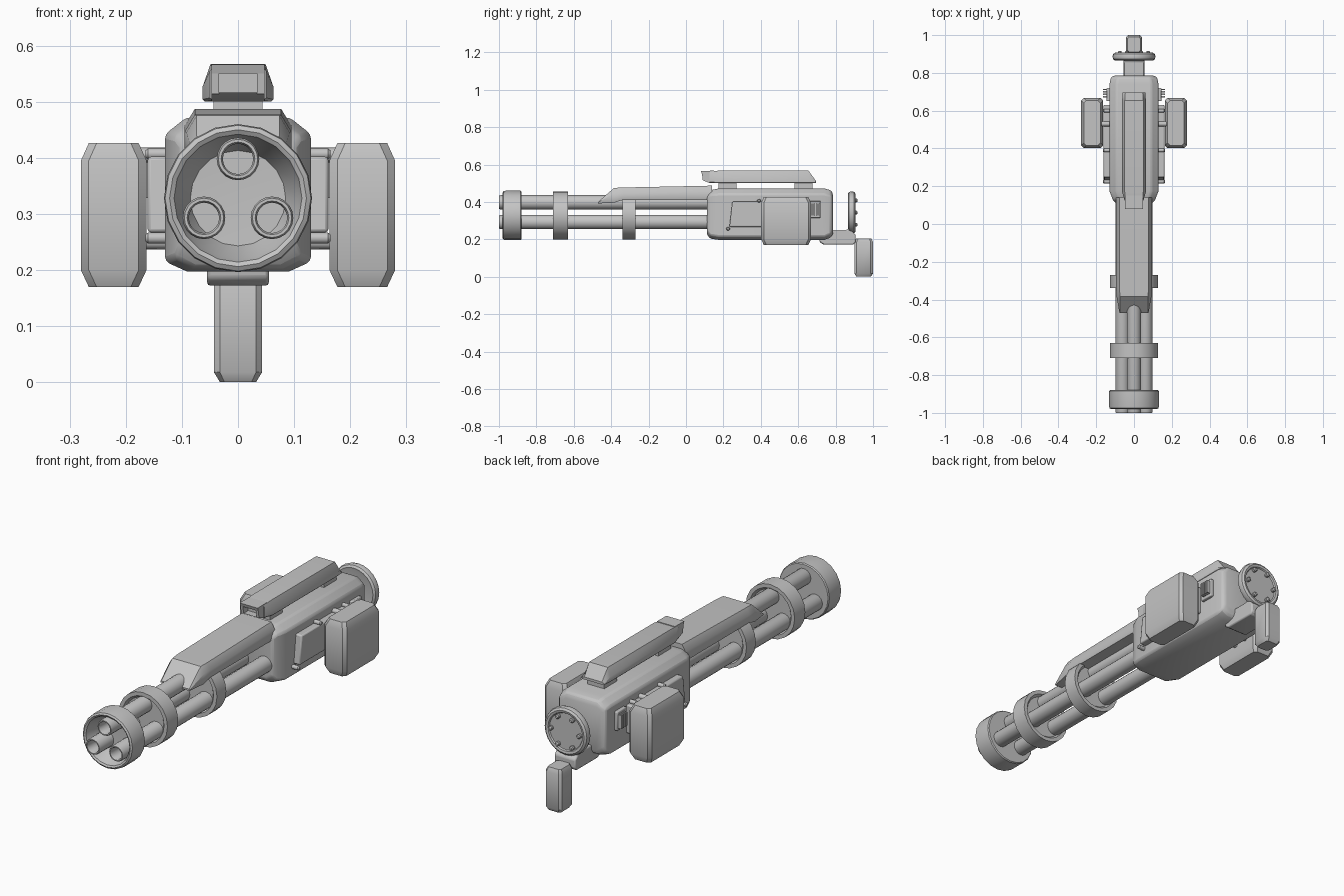
import bpy
import bmesh
import math
from mathutils import Vector

old = bpy.data.objects.get("Cube")
if old:
    bpy.data.objects.remove(old, do_unlink=True)

grey = bpy.data.materials.new("plain_grey")
grey.use_nodes = True
grey.diffuse_color = (0.55, 0.55, 0.55, 1)
grey.node_tree.nodes["Principled BSDF"].inputs["Base Color"].default_value = (0.55, 0.55, 0.55, 1)


def finish(name, bm, bevel=0, mirror=False, segments=2):
    bmesh.ops.remove_doubles(bm, verts=bm.verts, dist=0.00001)
    bmesh.ops.recalc_face_normals(bm, faces=bm.faces)
    mesh = bpy.data.meshes.new(name)
    bm.to_mesh(mesh)
    bm.free()
    mesh.materials.append(grey)
    ob = bpy.data.objects.new(name, mesh)
    bpy.context.collection.objects.link(ob)
    bpy.ops.object.select_all(action='DESELECT')
    ob.select_set(True)
    bpy.context.view_layer.objects.active = ob
    bpy.ops.object.shade_smooth_by_angle(angle=math.radians(35))
    if bevel:
        mod = ob.modifiers.new("Edge bevel", 'BEVEL')
        mod.width = bevel
        mod.segments = segments
        mod.limit_method = 'ANGLE'
    if mirror:
        ob.modifiers.new("Mirror", 'MIRROR')
    return ob


def loft(name, rings, **kw):
    """Skin closed rings of points and cap both ends."""
    bm = bmesh.new()
    rows = [[bm.verts.new(p) for p in ring] for ring in rings]
    n = len(rows[0])
    for a, b in zip(rows, rows[1:]):
        for i in range(n):
            j = (i + 1) % n
            bm.faces.new((a[i], a[j], b[j], b[i]))
    bm.faces.new(rows[0])
    bm.faces.new(rows[-1])
    return finish(name, bm, **kw)


def section(y, w, z0, z1, top, bottom):
    """Chamfered rectangle facing along y."""
    half = [(w - bottom[0], z0), (w, z0 + bottom[1]), (w, z1 - top[1]), (w - top[0], z1)]
    return [(x, y, z) for x, z in half] + [(-x, y, z) for x, z in reversed(half)]


def prism(name, outline, x0, x1, **kw):
    return loft(name, [[(x, y, z) for y, z in outline] for x in (x0, x1)], **kw)


def box(name, x, y, z, **kw):
    return prism(name, [(y[0], z[0]), (y[1], z[0]), (y[1], z[1]), (y[0], z[1])], x[0], x[1], **kw)


def lathe(name, profile, centre, axis='y', sides=20, **kw):
    """Turn (radius, distance) pairs around an axis through centre."""
    bm = bmesh.new()
    direction = Vector((0, 1, 0)) if axis == 'y' else Vector((1, 0, 0))
    verts = [bm.verts.new(Vector((0, 0, r)) + direction * d + Vector(centre)) for r, d in profile]
    edges = [bm.edges.new(pair) for pair in zip(verts, verts[1:])]
    bmesh.ops.spin(bm, geom=verts + edges, cent=centre, axis=direction,
                   angle=2 * math.pi, steps=sides)
    return finish(name, bm, **kw)


AXIS_Z = 0.328
centre = (0, 0, AXIS_Z)

# Three hollow barrels
for i in range(3):
    a = math.radians(90 + 120 * i)
    lathe("barrel_%d" % (i + 1),
          [(0, -0.9), (0.027, -0.9), (0.027, -0.992), (0.03, -1), (0.035, -1),
           (0.038, -0.992), (0.038, 0.14), (0, 0.14)],
          (0.07 * math.cos(a), 0, AXIS_Z + 0.07 * math.sin(a)))

# Dished muzzle ring and barrel clamps
lathe("muzzle_ring",
      [(0, -0.895), (0.085, -0.9), (0.108, -0.955), (0.114, -0.975), (0.122, -0.98),
       (0.13, -0.975), (0.132, -0.965), (0.132, -0.885), (0.128, -0.88), (0, -0.88)], centre)
for name, y0, y1 in (("front_clamp", -0.71, -0.63), ("rear_clamp", -0.34, -0.27)):
    lathe(name, [(0, y0 + 0.012), (0.1, y0 + 0.012), (0.11, y0), (0.128, y0),
                 (0.128, y1), (0.11, y1), (0.1, y1 - 0.012), (0, y1 - 0.012)], centre)

# Sloped barrel cover
loft("barrel_cover", [
    section(-0.47, 0.077, 0.392, 0.4, (0.004, 0.002), (0.002, 0.002)),
    section(-0.385, 0.092, 0.396, 0.475, (0.018, 0.03), (0.002, 0.004)),
    section(-0.34, 0.095, 0.41, 0.477, (0.018, 0.03), (0.002, 0.004)),
    section(0.14, 0.095, 0.41, 0.487, (0.018, 0.03), (0.002, 0.004))])

# Main housing
loft("housing", [
    section(0.112, 0.1, 0.225, 0.445, (0.03, 0.025), (0.03, 0.025)),
    section(0.13, 0.113, 0.204, 0.463, (0.035, 0.025), (0.035, 0.018)),
    section(0.175, 0.13, 0.197, 0.472, (0.038, 0.03), (0.04, 0.018)),
    section(0.74, 0.13, 0.197, 0.472, (0.038, 0.03), (0.04, 0.018)),
    section(0.775, 0.122, 0.21, 0.462, (0.036, 0.03), (0.036, 0.02)),
    section(0.785, 0.11, 0.23, 0.445, (0.035, 0.03), (0.035, 0.025))], bevel=0.008)

# Side panels with pins and vents
prism("side_panel", [(0.232, 0.267), (0.248, 0.402), (0.63, 0.402), (0.63, 0.267)],
      0.12, 0.161, bevel=0.006, mirror=True)
for i, (y, z) in enumerate([(0.225, 0.257), (0.39, 0.407), (0.6, 0.407), (0.6, 0.25)]):
    lathe("side_pin_%d" % (i + 1), [(0, 0.11), (0.01, 0.11), (0.01, 0.16), (0.006, 0.165), (0, 0.165)],
          (0, y, z), axis='x', sides=12, mirror=True)
box("vent_frame", (0.12, 0.145), (0.65, 0.72), (0.315, 0.405), bevel=0.004, mirror=True)
for i in range(4):
    y = 0.67 + i * 0.013
    box("vent_slat_%d" % (i + 1), (0.14, 0.163), (y, y + 0.007), (0.328, 0.392), mirror=True)


# Side magazines and the struts that hold them
def pod_ring(z, inset):
    x0, x1, y0, y1, c = 0.163 + inset, 0.28 - inset, 0.402 + inset, 0.668 - inset, 0.014
    return [(x0 + c, y0, z), (x1 - c, y0, z), (x1, y0 + c, z), (x1, y1 - c, z),
            (x1 - c, y1, z), (x0 + c, y1, z), (x0, y1 - c, z), (x0, y0 + c, z)]


loft("side_magazine", [pod_ring(0.17, 0.014), pod_ring(0.2, 0), pod_ring(0.395, 0),
                       pod_ring(0.426, 0.014)], mirror=True)
for z in (0.25, 0.405):
    lathe("magazine_strut", [(0, 0.11), (0.013, 0.11), (0.013, 0.18), (0, 0.18)],
          (0, 0.53, z), axis='x', sides=12, mirror=True)

# Top rail: feet, tapered bar and recessed front frame
for name, y0, y1 in (("rail_foot_front", 0.175, 0.27), ("rail_foot_rear", 0.58, 0.675)):
    box(name, (-0.044, 0.044), (y0, y1), (0.46, 0.51))
loft("top_rail", [
    section(0.125, 0.05, 0.502, 0.56, (0.005, 0.005), (0.005, 0.005)),
    section(0.17, 0.063, 0.5, 0.567, (0.014, 0.04), (0.004, 0.004)),
    section(0.655, 0.063, 0.5, 0.567, (0.014, 0.04), (0.004, 0.004)),
    section(0.695, 0.06, 0.5, 0.512, (0.014, 0.006), (0.004, 0.004))])
prism("rail_hood", [(0.08, 0.566), (0.15, 0.567), (0.15, 0.55), (0.085, 0.55)], -0.047, 0.047)
prism("rail_front_sill", [(0.09, 0.516), (0.128, 0.5), (0.16, 0.5), (0.16, 0.516)], -0.047, 0.047)
prism("rail_front_cheek", [(0.09, 0.514), (0.15, 0.514), (0.15, 0.555), (0.085, 0.555)],
      0.034, 0.047, mirror=True)

# Rear bracket and grip
prism("rear_bracket", [(0.71, 0.21), (0.715, 0.185), (0.735, 0.172), (0.895, 0.172),
                       (0.907, 0.185), (0.907, 0.225), (0.87, 0.262), (0.86, 0.25), (0.71, 0.25)],
      -0.055, 0.055, bevel=0.006)
loft("rear_grip", [
    [(sx * w, 0.95 + sy * d, z) for sx, sy in
     ((-1, -0.75), (-0.75, -1), (0.75, -1), (1, -0.75), (1, 0.75), (0.75, 1), (-0.75, 1), (-1, 0.75))]
    for z, w, d in ((0, 0.032, 0.038), (0.018, 0.043, 0.05), (0.185, 0.043, 0.05), (0.205, 0.034, 0.04))])

# Rear plate with rounded rim and six bolts
plate = (0, 0, 0.343)
rim = [(0.098 + 0.016 * math.cos(t), 0.886 + 0.021 * math.sin(t))
       for t in (math.radians(-120 + 40 * k) for k in range(7))]
lathe("rear_plate", [(0, 0.872)] + rim + [(0.086, 0.898), (0, 0.898)], plate, sides=24)
for i in range(6):
    a = math.radians(60 * i)
    lathe("plate_bolt_%d" % (i + 1), [(0, 0.89), (0.01, 0.89), (0.01, 0.912), (0.006, 0.917), (0, 0.917)],
          (0.075 * math.cos(a), 0, 0.343 + 0.075 * math.sin(a)), sides=10)
